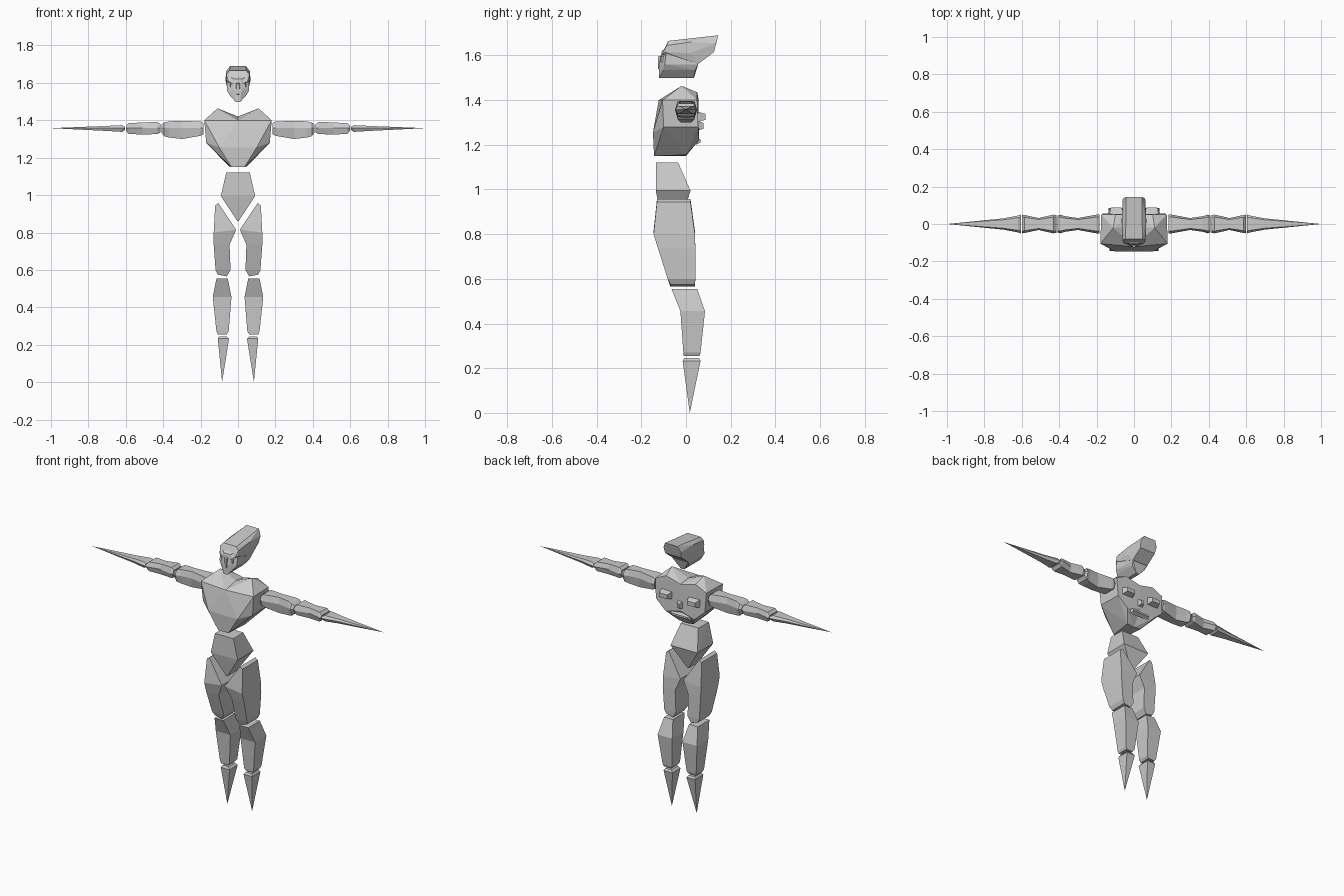
import bpy, bmesh
from mathutils import Vector

grey = bpy.data.materials.new("light_grey")
grey.diffuse_color = (0.6, 0.6, 0.6, 1)


def finish(name, bm, mirror=False):
    bmesh.ops.recalc_face_normals(bm, faces=bm.faces)
    me = bpy.data.meshes.new(name)
    bm.to_mesh(me)
    bm.free()
    me.materials.append(grey)
    ob = bpy.data.objects.new(name, me)
    bpy.context.collection.objects.link(ob)
    if mirror:
        m = ob.modifiers.new("mirror", "MIRROR")
        m.merge_threshold = 0.0005
    return ob


def loft(name, rings, mirror=False):
    """Skin a list of equal-sided rings and cap both ends."""
    bm = bmesh.new()
    vs = [[bm.verts.new(p) for p in r] for r in rings]
    n = len(rings[0])
    for a, b in zip(vs, vs[1:]):
        for i in range(n):
            j = (i + 1) % n
            bm.faces.new((a[i], a[j], b[j], b[i]))
    bm.faces.new(vs[0])
    bm.faces.new(vs[-1][::-1])
    bmesh.ops.remove_doubles(bm, verts=bm.verts, dist=0.0005)
    return finish(name, bm, mirror)


def hull(name, pts, both=False, half=False):
    """Faceted solid; both adds the points mirrored in x, half opens x = 0 and mirrors."""
    if both:
        pts = pts + [(-x, y, z) for x, y, z in pts if x > 0]
    bm = bmesh.new()
    for p in pts:
        bm.verts.new(p)
    res = bmesh.ops.convex_hull(bm, input=bm.verts)
    junk = {g for g in res["geom_interior"] + res["geom_unused"]
            if isinstance(g, bmesh.types.BMVert)}
    bmesh.ops.delete(bm, geom=list(junk), context="VERTS")
    if half:
        wall = [f for f in bm.faces if all(abs(v.co.x) < 1e-4 for v in f.verts)]
        bmesh.ops.delete(bm, geom=wall, context="FACES")
    bmesh.ops.dissolve_limit(bm, angle_limit=0.03, verts=bm.verts, edges=bm.edges)
    return finish(name, bm, half)


def arm_ring(x, w, lo, hi):
    # six sides: flat top and bottom, ridge along each side
    mid = 1.358
    return [(x, -w, mid), (x, -w * .75, hi), (x, w * .75, hi),
            (x, w, mid), (x, w * .75, lo), (x, -w * .75, lo)]


def leg_ring(x0, x1, y0, y1, z0, z1=None):
    # z0 at the inner side, z1 at the outer side
    z1 = z0 if z1 is None else z1
    return [(x0, y0, z0), (x1, y0, z1), (x1, y1, z1), (x0, y1, z0)]


# arms
arms = {
    "upper_arm": [(.185, .05, 1.325, 1.385), (.20, .05, 1.317, 1.393), (.30, .032, 1.300, 1.397),
                  (.37, .042, 1.308, 1.394), (.395, .05, 1.315, 1.388), (.41, .045, 1.335, 1.376)],
    "forearm": [(.414, .047, 1.335, 1.378), (.43, .05, 1.327, 1.392), (.51, .032, 1.323, 1.388),
                (.585, .048, 1.328, 1.385), (.60, .05, 1.345, 1.370)],
    "hand": [(.604, .05, 1.348, 1.366), (.62, .045, 1.338, 1.374), (.70, .030, 1.343, 1.370),
             (1.0, .0, 1.358, 1.358)],
}
for name, rings in arms.items():
    loft(name, [arm_ring(*r) for r in rings], True)

# legs
legs = {
    "thigh": [(.105, .122, -.13, .02, .957, .945), (.01, .13, -.145, .04, .815, .80),
              (.045, .13, -.125, .042, .735), (.04, .12, -.082, .042, .60), (.06, .108, -.07, .04, .565, .575)],
    "shin": [(.055, .115, -.065, .05, .555), (.035, .135, -.025, .085, .455),
             (.05, .115, -.012, .065, .27), (.06, .108, -.01, .06, .255)],
    "foot": [(.06, .10, -.008, .058, .245), (.048, .108, -.015, .065, .232), (.085, .085, .017, .017, 0)],
}
for name, rings in legs.items():
    loft(name, [leg_ring(*r) for r in rings], True)

# pelvis
hull("pelvis", [(.063, -.135, 1.12), (.06, -.035, 1.12), (.092, -.135, .995),
                (.092, .02, .995), (.004, -.11, .862), (.004, -.02, .862)], both=True)

# torso, two shoulder halves with a dip between them
hull("torso", [(0, -.122, 1.40), (.18, -.105, 1.40), (0, -.02, 1.42), (.11, -.02, 1.464),
               (.10, .05, 1.435), (0, .055, 1.41), (.175, .05, 1.40), (.168, .055, 1.28),
               (.17, -.10, 1.28), (.10, -.148, 1.255), (0, -.148, 1.255), (.035, -.143, 1.15),
               (0, -.143, 1.15), (.05, 0, 1.155), (0, 0, 1.15), (0, .058, 1.25), (.10, .058, 1.22)],
     half=True)


def block(name, x0, x1, y0, y1, z0, z1, mirror=False, taper=.012):
    loft(name, [[(x0, y0, z0), (x1, y0, z0), (x1, y0, z1), (x0, y0, z1)],
                [(x0 + taper, y1, z0 + taper), (x1 - taper, y1, z0 + taper),
                 (x1 - taper, y1, z1 - taper), (x0 + taper, y1, z1 - taper)]], mirror)


# carved relief on the back
block("back_eye", .055, .135, .045, .088, 1.30, 1.35, True)
block("back_nose", -.02, .02, .045, .078, 1.26, 1.31)
block("back_mouth", -.07, .07, .045, .066, 1.20, 1.235)

# head: pointed face and swept-back hair
hull("face", [(.058, -.085, 1.64), (.06, -.095, 1.56), (.018, -.12, 1.56), (.02, -.108, 1.62),
              (.045, -.10, 1.535), (.012, -.122, 1.498), (.012, .035, 1.498), (.045, .04, 1.535),
              (.055, .055, 1.56), (.055, .02, 1.64)], both=True)
hull("hair", [(.045, -.08, 1.665), (.062, -.085, 1.645), (.062, -.09, 1.615), (.05, -.108, 1.605),
              (.065, .02, 1.66), (.066, .02, 1.61), (.055, .055, 1.562), (.055, .125, 1.615),
              (.06, .135, 1.655), (.042, .145, 1.69)], both=True)
block("eye", .016, .045, -.09, -.112, 1.565, 1.60, True, .006)
block("nose", -.012, .012, -.11, -.126, 1.535, 1.60, False, .005)
